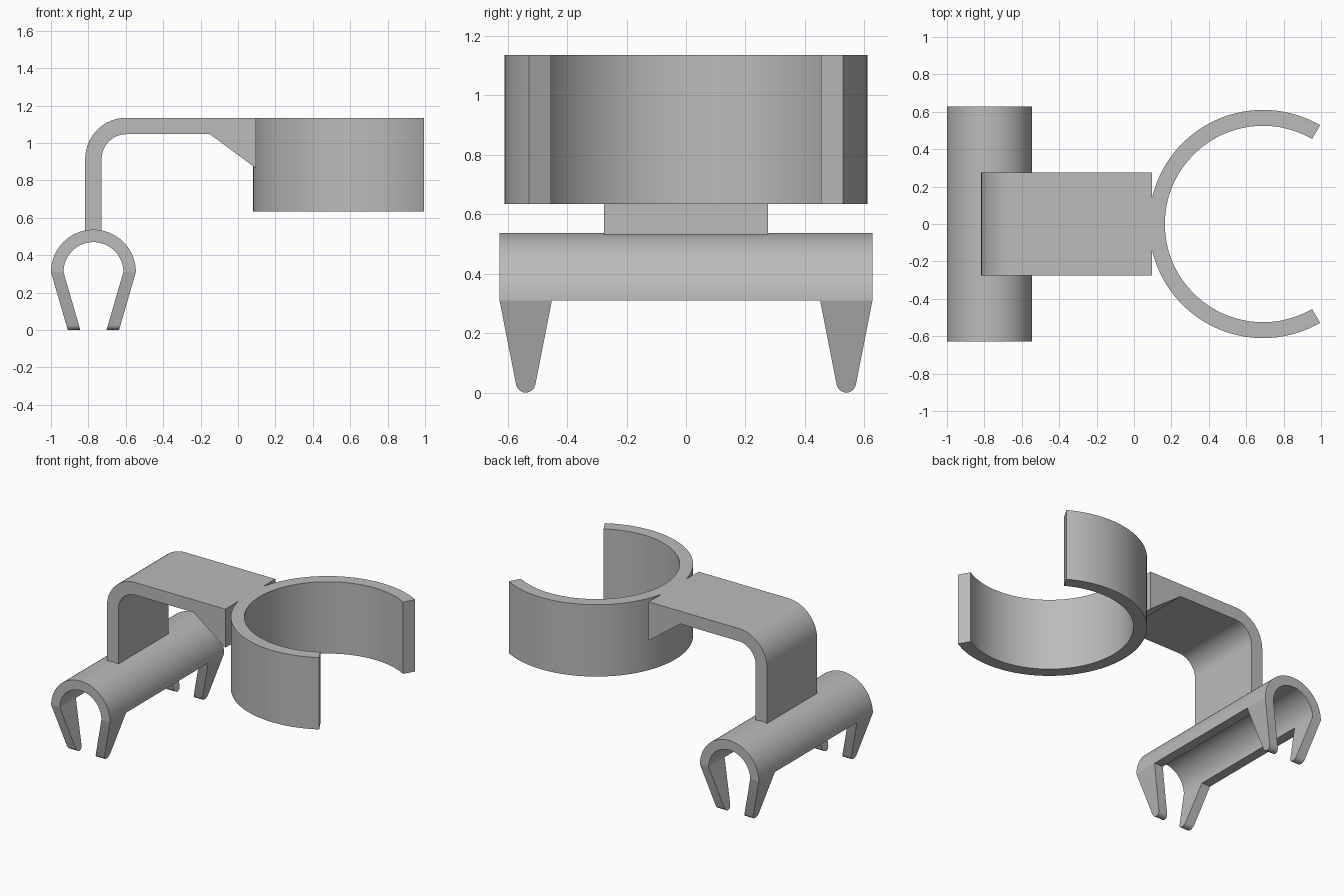
import bpy, bmesh, math
from mathutils import Vector

if "Cube" in bpy.data.objects:
    bpy.data.objects.remove(bpy.data.objects["Cube"])

grey = bpy.data.materials.new("plain grey")
grey.diffuse_color = (0.5, 0.5, 0.5, 1)
grey.use_nodes = True
grey.node_tree.nodes["Principled BSDF"].inputs["Base Color"].default_value = grey.diffuse_color


def arc(cx, cy, r, a0, a1, n):
    """Points on an arc, angles in degrees."""
    return [(cx + r * math.cos(math.radians(a0 + (a1 - a0) * i / n)),
             cy + r * math.sin(math.radians(a0 + (a1 - a0) * i / n))) for i in range(n + 1)]


def extrude(name, outline, place, depth):
    """Extrude a closed 2D outline; place maps it to 3D, depth is the extrusion vector."""
    bm = bmesh.new()
    face = bm.faces.new([bm.verts.new(place(*p)) for p in outline])
    new = bmesh.ops.extrude_face_region(bm, geom=[face])["geom"]
    bmesh.ops.translate(bm, vec=Vector(depth), verts=[v for v in new if isinstance(v, bmesh.types.BMVert)])
    bmesh.ops.recalc_face_normals(bm, faces=bm.faces)
    mesh = bpy.data.meshes.new(name)
    bm.to_mesh(mesh)
    bm.free()
    mesh.materials.append(grey)
    obj = bpy.data.objects.new(name, mesh)
    bpy.context.collection.objects.link(obj)
    bpy.ops.object.select_all(action='DESELECT')
    obj.select_set(True)
    bpy.context.view_layer.objects.active = obj
    bpy.ops.object.shade_smooth_by_angle(angle=math.radians(25))
    return obj


# Open holder ring, gap facing +x
extrude("holder_ring",
        arc(0.69, 0, 0.61, 60, 300, 72) + arc(0.69, 0, 0.525, 300, 60, 72),
        lambda x, y: (x, y, 0.635), (0, 0, 0.5))

# Bent arm with a gusset under its outer end
extrude("bent_arm",
        [(-0.817, 0.52)] + arc(-0.597, 0.915, 0.22, 180, 90, 16)
        + [(0.095, 1.135), (0.095, 0.866), (-0.15, 1.047)]
        + arc(-0.597, 0.915, 0.132, 90, 180, 16) + [(-0.729, 0.52)],
        lambda x, z: (x, -0.275, z), (0, 0.55, 0))

# Half-tube saddle
CX, CZ, RO, RI = -0.773, 0.31, 0.227, 0.16
extrude("clip_saddle",
        arc(CX, CZ, RO, 0, 180, 40) + arc(CX, CZ, RI, 180, 0, 40),
        lambda x, z: (x, -0.627, z), (0, 1.254, 0))

# Four tapered legs leaning inwards, with rounded tips
leg = [(-0.088, CZ)] + arc(0, 0.033, 0.033, 191, 349, 12) + [(0.088, CZ)]
for sx, side in ((-1, "left"), (1, "right")):
    for sy, end in ((-1, "front"), (1, "back")):
        extrude(f"clip_leg_{side}_{end}", leg,
                lambda y, z: (CX + sx * (RO - 0.09 * (1 - z / CZ)), sy * 0.539 + y, z),
                (-sx * (RO - RI), 0, 0))
